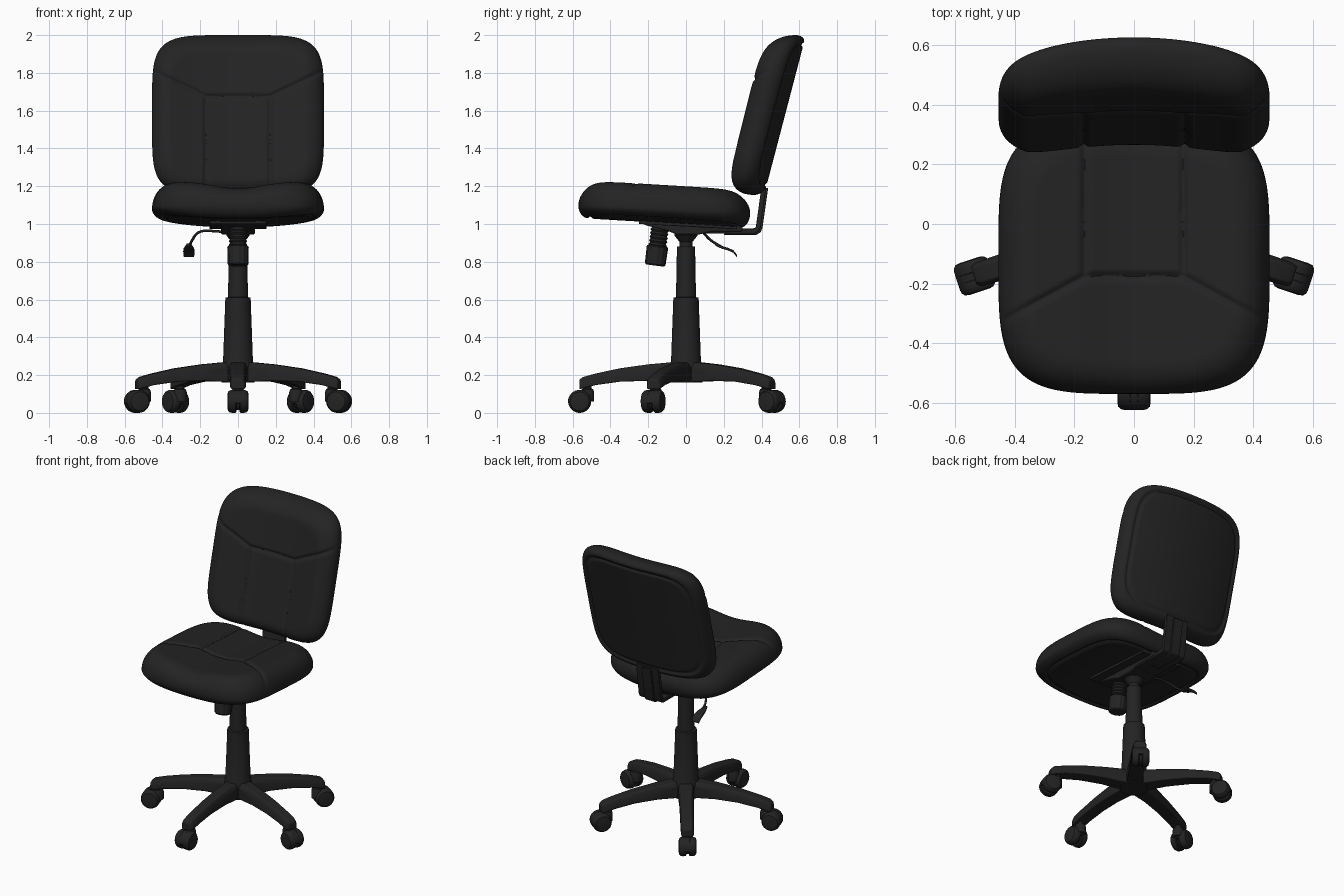
import bpy, bmesh, math
from mathutils import Matrix, Vector

if "Cube" in bpy.data.objects:
    bpy.data.objects.remove(bpy.data.objects["Cube"])

black = bpy.data.materials.new("soft black")
black.diffuse_color = (0.017, 0.017, 0.017, 1)
black.use_nodes = True
black.node_tree.nodes["Principled BSDF"].inputs["Base Color"].default_value = black.diffuse_color


def finish(ob, angle=35):
    ob.data.materials.append(black)
    bpy.ops.object.select_all(action='DESELECT')
    ob.select_set(True)
    bpy.context.view_layer.objects.active = ob
    bpy.ops.object.shade_smooth_by_angle(angle=math.radians(angle))


def add(name, bm, mat=Matrix(), bevel=0, angle=35):
    bm.transform(mat)
    bmesh.ops.recalc_face_normals(bm, faces=bm.faces)
    me = bpy.data.meshes.new(name)
    bm.to_mesh(me)
    bm.free()
    ob = bpy.data.objects.new(name, me)
    bpy.context.collection.objects.link(ob)
    finish(ob, angle)
    if bevel:
        mod = ob.modifiers.new("soft edges", 'BEVEL')
        mod.width, mod.segments, mod.limit_method = bevel, 3, 'ANGLE'
    return ob


def loft(name, rings, mat=Matrix(), **kw):
    """Skin a list of equal-sized point rings and cap both ends."""
    bm = bmesh.new()
    vs = [[bm.verts.new(p) for p in ring] for ring in rings]
    n = len(vs[0])
    for a, b in zip(vs, vs[1:]):
        for i in range(n):
            bm.faces.new((a[i], a[(i + 1) % n], b[(i + 1) % n], b[i]))
    bm.faces.new(vs[0])
    bm.faces.new(vs[-1])
    return add(name, bm, mat, **kw)


def lathe(name, profile, mat=Matrix(), n=40, flute=0):
    rings = []
    for r, z in profile:
        ring = []
        for i in range(n):
            t, k = math.tau * i / n, r * (1 - flute * (i // 2 % 2))
            ring.append((k * math.cos(t), k * math.sin(t), z))
        rings.append(ring)
    return loft(name, rings, mat)


def extrude_x(name, yz, half, **kw):
    return loft(name, [[(x, y, z) for y, z in yz] for x in (-half, half)], **kw)


def seam(x, y, segments):
    """Depth of the stitched groove at a point."""
    p = Vector((abs(x), y))
    d = 9
    for a, b in segments:
        a, b = Vector(a), Vector(b)
        t = max(0, min(1, (p - a).dot(b - a) / (b - a).length_squared))
        d = min(d, (p - a - (b - a) * t).length)
    return 0.013 * math.exp(-(d / 0.011) ** 2)


def cushion(name, a, b, p, rolls, surf, n=112):
    """Padded slab: superellipse outline, rolled edges, surf() places each point."""
    bm = bmesh.new()
    for side, c in enumerate(rolls):
        grid = []
        for i in range(n + 1):
            row = []
            for j in range(n + 1):
                u, v = 2 * i / n - 1, 2 * j / n - 1
                m = max(abs(u), abs(v))
                norm = (abs(u) ** p + abs(v) ** p) ** (1 / p) or 1
                if m < 0.8:
                    r, h = m / 0.8 * (1 - c), 1
                else:
                    t = (m - 0.8) / 0.2 * math.pi / 2
                    r, h = 1 - c + c * math.sin(t), math.cos(t)
                row.append(bm.verts.new(surf(a * u / norm * r, b * v / norm * r, h, r, side)))
            grid.append(row)
        for i in range(n):
            for j in range(n):
                bm.faces.new((grid[i][j], grid[i + 1][j], grid[i + 1][j + 1], grid[i][j + 1]))
    bmesh.ops.remove_doubles(bm, verts=bm.verts, dist=1e-5)
    return add(name, bm, angle=60)


# Seat cushion
SEAT_SEAMS = [((0, -.175), (.165, -.175)), ((.165, -.175), (.165, .4)), ((.165, -.175), (.46, -.335))]


def seat_surface(x, y, h, r, side):
    y -= 0.115
    mid = 1.075 - 0.04 * y
    if side == 0:
        z = 1.207 - 0.06 * (y + 0.1) - 0.04 * math.exp(-(x / 0.19) ** 2) - seam(x, y, SEAT_SEAMS)
    else:
        z = 0.998 - 0.06 * y + 0.035 * (x / 0.45) ** 2 + 0.012 * math.exp(-((r - 0.86) / 0.02) ** 2)
    return (x, y, mid + (z - mid) * h)


cushion("seat", .455, .455, 4, (.25, .12), seat_surface)

# Backrest cushion, curved around the sitter and leaning back
BACK_SEAMS = [((0, 1.675), (.17, 1.675)), ((.17, 1.675), (.17, 1.1)), ((.17, 1.675), (.46, 1.815))]


def back_surface(x, s, h, r, side):
    z = 1.577 + s
    rear = 0.55 + 0.262 * (z - 1.675) - 0.075 * (x / 0.45) ** 2
    mid = rear - 0.055
    if side == 0:
        y = 0.375 + 0.25 * (z - 1.675) - 0.042 * min(abs(x) / 0.36, 1) ** 2 + seam(x, z, BACK_SEAMS)
    else:
        y = rear - 0.012 * math.exp(-((r - 0.88) / 0.02) ** 2)
    return (x, mid + (y - mid) * h, z)


cushion("backrest", .455, .423, 5, (.22, .09), back_surface)

# Bent back bracket with a raised centre rib
extrude_x("back_bracket", [(.1, .95), (.365, .95), (.385, .96), (.395, .98), (.425, 1.2),
                           (.40, 1.2), (.37, .985), (.36, .975), (.1, .975)], .085, bevel=.004)
extrude_x("bracket_rib", [(.2, .943), (.372, .943), (.395, .955), (.405, .98), (.435, 1.19),
                          (.41, 1.19), (.38, .98), (.2, .96)], .035, bevel=.004)

# Tilt mechanism under the seat
extrude_x("mechanism", [(-.22, 1.03), (-.22, .995), (-.1, .965), (-.05, .945), (.07, .945),
                        (.14, .96), (.3, .96), (.3, 1.0)], .09, bevel=.008)
extrude_x("seat_plate", [(-.25, 1.03), (-.25, 1.0), (.27, .972), (.27, 1.0)], .15, bevel=.004)

# Gas column with sleeve
lathe("column", [(.088, .16), (.088, .25), (.079, .275), (.067, .61), (.053, .613), (.048, .88),
                 (.034, .882), (.034, .905), (.062, .94), (.062, .96)])

# Tension knob and its ribbed spring cover
tilt = Matrix.Translation((0, -.164, .78)) @ Matrix.Rotation(-.13, 4, 'X')
lathe("tension_knob", [(.048, 0), (.055, .008), (.057, .1), (.05, .106)], tilt, 48, .06)
lathe("spring_cover", [(.049 if i % 2 else .042, .1 + .01 * i) for i in range(14)], tilt, 32)

# Height lever with paddle
cu = bpy.data.curves.new("height_lever", 'CURVE')
cu.dimensions, cu.bevel_depth, cu.bevel_resolution, cu.use_fill_caps = '3D', .007, 3, True
path = [(-.04, .05, .95), (-.12, .08, .962), (-.205, .09, .957), (-.242, .13, .915),
        (-.253, .165, .892), (-.258, .2, .872)]
sp = cu.splines.new('BEZIER')
sp.bezier_points.add(len(path) - 1)
for bp, co in zip(sp.bezier_points, path):
    bp.co, bp.handle_left_type, bp.handle_right_type = co, 'AUTO', 'AUTO'
lever = bpy.data.objects.new("height_lever", cu)
bpy.context.collection.objects.link(lever)
cu.materials.append(black)
loft("lever_paddle", [[(-.26 + sx * w, y, z + sz * .007) for sx, sz in ((-1, -1), (1, -1), (1, 1), (-1, 1))]
                      for y, z, w in ((.155, .892, .012), (.19, .876, .022), (.22, .868, .028),
                                      (.25, .855, .03), (.27, .83, .028))], bevel=.004)

# Five-legged base with twin-wheel casters
STATIONS = [(0, .268, .165, .05), (.1, .266, .165, .05), (.2, .257, .17, .046), (.35, .236, .165, .044),
            (.48, .208, .147, .043), (.545, .19, .13, .041), (.565, .175, .125, .034)]
WHEEL = [(.034, -.024), (.05, -.021), (.058, -.012), (.061, 0), (.061, .018), (.057, .023), (.03, .023)]
for k in range(5):
    turn = Matrix.Rotation(math.radians(72 * k - 90), 4, 'Z')
    loft("base_leg", [[(r, -w, zb), (r, w, zb), (r, w, zt - .025), (r, w * .7, zt), (r, -w * .7, zt),
                       (r, -w, zt - .025)] for r, zt, zb, w in STATIONS], turn, bevel=.006)
    lathe("caster_stem", [(.036, .06), (.036, .11), (.03, .125), (.022, .13), (.022, .16)],
          turn @ Matrix.Translation((.522, 0, 0)), 24)
    axle = turn @ Matrix.Translation((.563, 0, .061)) @ Matrix.Rotation(math.pi / 2, 4, 'X')
    lathe("caster_hub", [(.046, -.012), (.046, .012)], axle, 32)
    for s in (-1, 1):
        side = Matrix.Rotation(math.pi if s > 0 else 0, 4, 'X')
        lathe("caster_wheel", WHEEL, axle @ Matrix.Translation((0, 0, -s * -.032)) @ side
              if s < 0 else axle @ Matrix.Translation((0, 0, .032)) @ side, 32)
    # Hood over the wheels, open at the bottom
    arc = [math.radians(a) for a in range(-10, 191, 20)]
    hood = [(.563 + .062 * math.cos(a), .061 + .06 * math.sin(a)) for a in arc]
    loft("caster_hood", [[(x, y, z) for x, z in hood] for y in (-.02, .02)], turn, bevel=.004)
